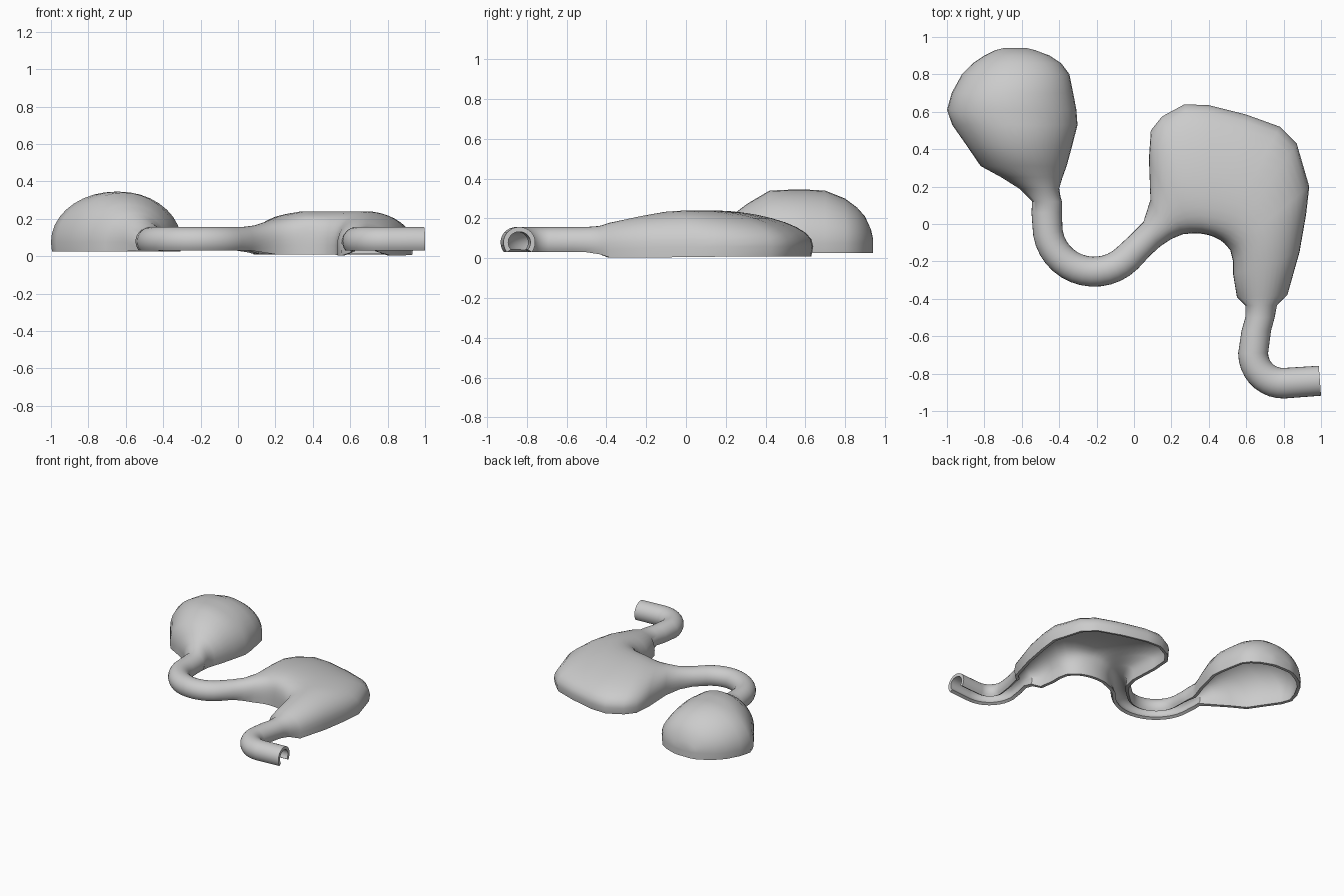
import bpy, bmesh
from math import sin, cos, pi, radians
from mathutils import Vector

SEG = 20          # points across each arch
sections = []     # (edge A, edge B, top z, base z, undercut angle, skew to A, power)


def add(ax, ay, bx, by, top, base=0.03, under=38, skew=0.0, power=1.0):
    sections.append((Vector((ax, ay)), Vector((bx, by)), top, base, under, skew, power))


# rounded bag: y, left x, right x, top height
for y, x0, x1, top in [(0.94, -0.70, -0.57, 0.10), (0.93, -0.74, -0.53, 0.145),
                       (0.90, -0.80, -0.45, 0.21), (0.86, -0.86, -0.39, 0.255),
                       (0.80, -0.92, -0.345, 0.30), (0.70, -0.975, -0.325, 0.34),
                       (0.61, -1.0, -0.308, 0.345), (0.53, -0.972, -0.302, 0.345),
                       (0.42, -0.895, -0.33, 0.34), (0.31, -0.82, -0.36, 0.275),
                       (0.25, -0.71, -0.382, 0.23), (0.19, -0.615, -0.40, 0.19)]:
    add(x0, y, x1, y, top, 0.025, 10)

# neck and U-bend tube
add(-0.545, 0.12, -0.385, 0.12, 0.162)
add(-0.548, 0.06, -0.385, 0.06, 0.157)
for i in range(15):
    a = pi + radians(135) * i / 14
    c, s = cos(a), sin(a)
    add(-0.213 + 0.33 * c, -0.01 + 0.325 * s, -0.213 + 0.17 * c, -0.01 + 0.165 * s, 0.157)

# wide belly, fanned round the inner bend
for ax, ay, bx, by, top, base, under, skew in [
        (0.08, -0.175, -0.02, -0.06, 0.157, 0.03, 38, 0),
        (0.14, -0.12, 0.05, 0.01, 0.165, 0.02, 25, 0),
        (0.20, -0.08, 0.088, 0.13, 0.185, 0.01, 12, 0.2),
        (0.26, -0.055, 0.08, 0.35, 0.205, 0.008, 10, 0.35),
        (0.31, -0.05, 0.09, 0.50, 0.22, 0.008, 10, 0.4),
        (0.34, -0.05, 0.15, 0.575, 0.23, 0.008, 10, 0.42),
        (0.37, -0.053, 0.27, 0.64, 0.24, 0.008, 10, 0.42),
        (0.40, -0.06, 0.40, 0.635, 0.24, 0.008, 10, 0.42),
        (0.43, -0.07, 0.60, 0.585, 0.24, 0.008, 10, 0.4),
        (0.46, -0.085, 0.78, 0.52, 0.24, 0.008, 10, 0.38),
        (0.485, -0.105, 0.87, 0.43, 0.24, 0.008, 10, 0.33),
        (0.515, -0.14, 0.937, 0.20, 0.24, 0.008, 10, 0.2),
        (0.53, -0.20, 0.92, 0.05, 0.235, 0.006, 10, 0.1),
        (0.53, -0.27, 0.885, -0.15, 0.215, 0.004, 10, 0),
        (0.55, -0.39, 0.82, -0.38, 0.178, 0.003, 12, 0)]:
    add(ax, ay, bx, by, top, base, under, skew, 0.9)

# outlet tube: straight drop, elbow, open end
add(0.595, -0.435, 0.765, -0.435, 0.162, 0.02, 28)
add(0.595, -0.50, 0.752, -0.50, 0.157)
add(0.575, -0.57, 0.733, -0.57, 0.157)
for i in range(10):
    a = pi + radians(92) * i / 9
    c, s = cos(a), sin(a)
    add(0.797 + 0.24 * c, -0.69 + 0.243 * s, 0.797 + 0.08 * c, -0.69 + 0.08 * s, 0.157)
add(1.0, -0.918, 0.988, -0.758, 0.157)

# loft the arches into one shell, open underneath
bm = bmesh.new()
rows = []
for A, B, top, base, under, skew, power in sections:
    mid, half = (A + B) / 2, (A - B) / 2
    zc, u0 = base + 0.05, radians(under)
    row = []
    for j in range(SEG + 1):
        t = -u0 + (pi + 2 * u0) * j / SEG
        u, s = cos(t), sin(t)
        p = mid + half * (u + skew * (1 - u * u))
        z = zc + (top - zc) * s ** power if s > 0 else zc + 0.05 * s / sin(u0)
        row.append(bm.verts.new((p.x, p.y, z)))
    rows.append(row)
for r, q in zip(rows, rows[1:]):
    for j in range(SEG):
        bm.faces.new((r[j], q[j], q[j + 1], r[j + 1]))
bm.faces.new(rows[0])   # closed back of the bag

mesh = bpy.data.meshes.new("organ_shell")
bm.to_mesh(mesh)
bm.free()
shell = bpy.data.objects.new("organ_shell", mesh)
bpy.context.collection.objects.link(shell)

# wall thickness
wall = shell.modifiers.new("wall", 'SOLIDIFY')
wall.thickness = 0.024
wall.offset = -1

bpy.context.view_layer.objects.active = shell
shell.select_set(True)
bpy.ops.object.modifier_apply(modifier="wall")
bpy.ops.object.shade_smooth_by_angle(angle=radians(40))
